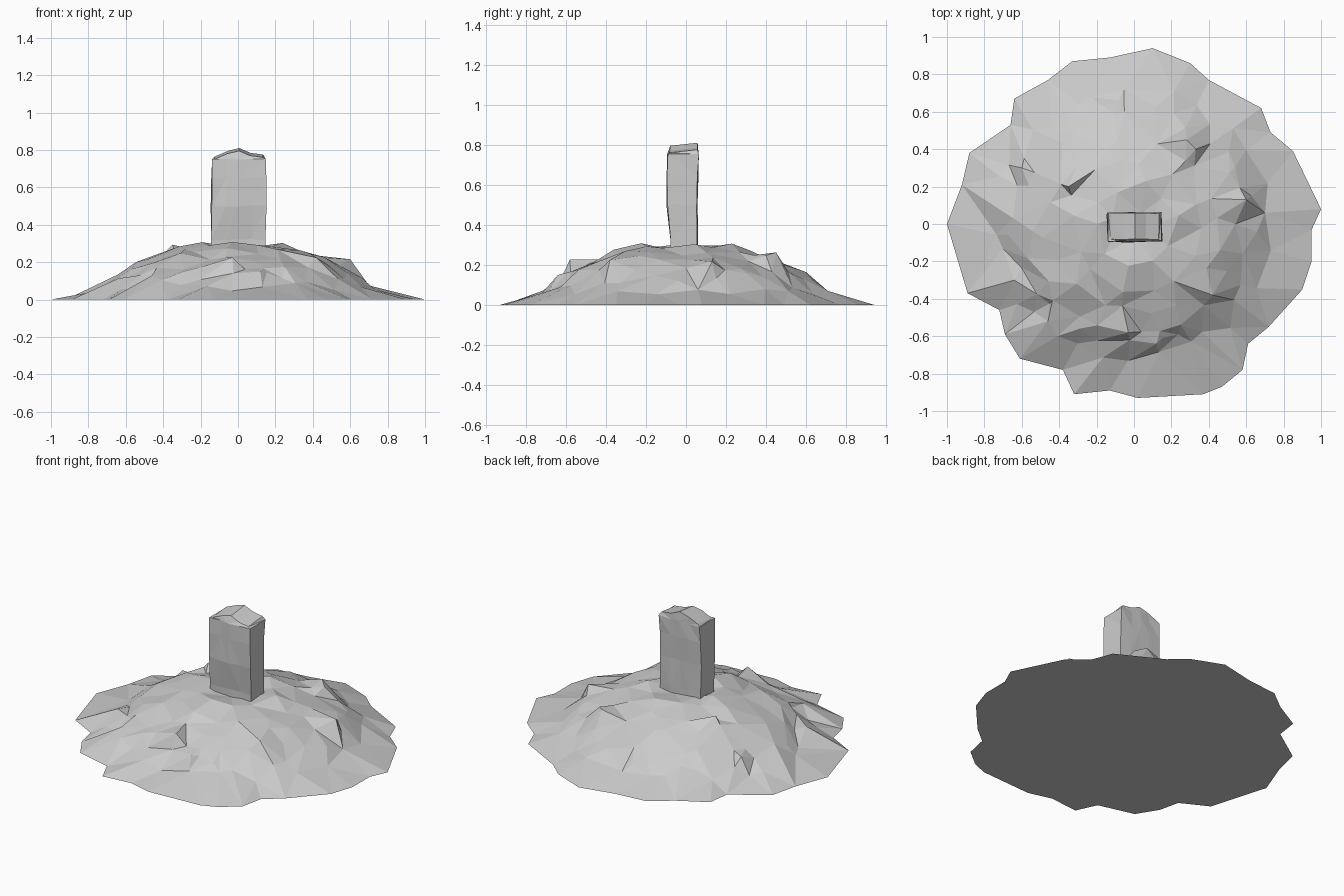
import bpy, bmesh, math, random
from mathutils import Vector, geometry

cube = bpy.data.objects.get("Cube")
if cube:
    bpy.data.objects.remove(cube, do_unlink=True)
random.seed(4)

grey = bpy.data.materials.new("stone_grey")
grey.use_nodes = True
grey.diffuse_color = (0.6, 0.6, 0.6, 1)
grey.node_tree.nodes["Principled BSDF"].inputs["Base Color"].default_value = grey.diffuse_color


def add_object(name, bm):
    bmesh.ops.recalc_face_normals(bm, faces=bm.faces)
    mesh = bpy.data.meshes.new(name)
    bm.to_mesh(mesh)
    bm.free()
    mesh.materials.append(grey)
    obj = bpy.data.objects.new(name, mesh)
    bpy.context.collection.objects.link(obj)
    return obj


# Ragged ground outline of the mound, counter-clockwise
OUTLINE = [Vector(p) for p in (
    (1, .08), (.85, .39), (.73, .49), (.68, .62), (.4, .77), (.3, .86), (.1, .94),
    (-.13, .89), (-.33, .87), (-.46, .77), (-.64, .67), (-.66, .53), (-.88, .38),
    (-.92, .21), (-1, 0), (-.89, -.37), (-.72, -.46), (-.69, -.59), (-.61, -.72),
    (-.38, -.78), (-.32, -.91), (-.13, -.89), (.02, -.93), (.37, -.91), (.47, -.87),
    (.58, -.78), (.61, -.64), (.72, -.55), (.9, -.35), (.95, -.2), (.95, -.03))]

# Slope of the mound: distance from the middle, height
SLOPE = [(0, .28), (.24, .3), (.33, .28), (.45, .245), (.58, .19), (.64, .155),
         (.72, .08), (.8, .045), (1, 0)]

# Small rocks poking out: place, extra height
BUMPS = [(.28, .45, .06), (.33, .4, .04), (-.46, -.52, .05), (-.41, -.6, .04),
         (.6, .13, .06), (-.35, .2, .04), (-.03, -.58, .05), (.42, -.38, .04),
         (-.64, -.3, .04), (-.6, .3, .04), (.12, -.64, .03)]


def slope_height(t):
    for (a, ha), (b, hb) in zip(SLOPE, SLOPE[1:]):
        if t <= b:
            return ha + (hb - ha) * (t - a) / (b - a)
    return 0


def build_mound():
    points, heights = list(OUTLINE), [0.0] * len(OUTLINE)

    def scatter(p, extra):
        points.append(p)
        heights.append(slope_height(p.length / .96) + extra)

    # Jittered rings of terrain points
    for radius, count in ((.1, 5), (.22, 10), (.34, 14), (.46, 19), (.57, 24),
                          (.65, 27), (.73, 24)):
        for i in range(count):
            angle = (i + random.uniform(-.35, .35)) * math.tau / count
            r = radius + random.uniform(-.035, .035)
            scatter(Vector((math.cos(angle), math.sin(angle))) * r,
                    random.uniform(-.02, .012))
    for x, y, extra in BUMPS:
        scatter(Vector((x, y)), extra)

    n = len(OUTLINE)
    rim = [(i, (i + 1) % n) for i in range(n)]
    verts, _, faces, origins, _, _ = geometry.delaunay_2d_cdt(
        points, rim, [list(range(n))], 1, 1e-5)
    bm = bmesh.new()
    made = [bm.verts.new((v.x, v.y, heights[o[0]] if o else 0))
            for v, o in zip(verts, origins)]
    for face in faces:
        bm.faces.new([made[i] for i in face])
    # Flat underside
    edges = [e for e in bm.edges if e.is_boundary]
    bmesh.ops.contextual_create(bm, geom=edges)
    return add_object("earth_mound", bm)


def build_slab():
    columns = (-1, -.45, 0, .45, 1)
    crown = (.765, .795, .81, .785, .775)
    # Height, half width, front, back of each level
    levels = ((.2, .145, -.075, .06), (.32, .145, -.075, .058), (.5, .147, -.095, .056),
              (.65, .145, -.098, .06), (.75, .142, -.094, .062), (None, .13, -.082, .055))
    bm = bmesh.new()
    rings = []
    for z, half, front, back in levels:
        rows = []
        for y, drop in ((front, .015), (back, 0)):
            rows.append([])
            for c, top in zip(columns, crown):
                wobble = random.uniform(-.004, .004)
                rows[-1].append(bm.verts.new((c * half + .003 + wobble, y + wobble,
                                              top - drop if z is None else z + wobble)))
        rings.append(rows[0] + rows[1][::-1])
    for low, high in zip(rings, rings[1:]):
        for i in range(len(low)):
            j = (i + 1) % len(low)
            bm.faces.new((low[i], low[j], high[j], high[i]))
    # Lumpy top and hidden base
    for ring in (rings[0], rings[-1]):
        for i in range(len(columns) - 1):
            bm.faces.new((ring[i], ring[i + 1], ring[-2 - i], ring[-1 - i]))
    bmesh.ops.triangulate(bm, faces=bm.faces)
    return add_object("standing_stone", bm)


build_mound()
build_slab()
